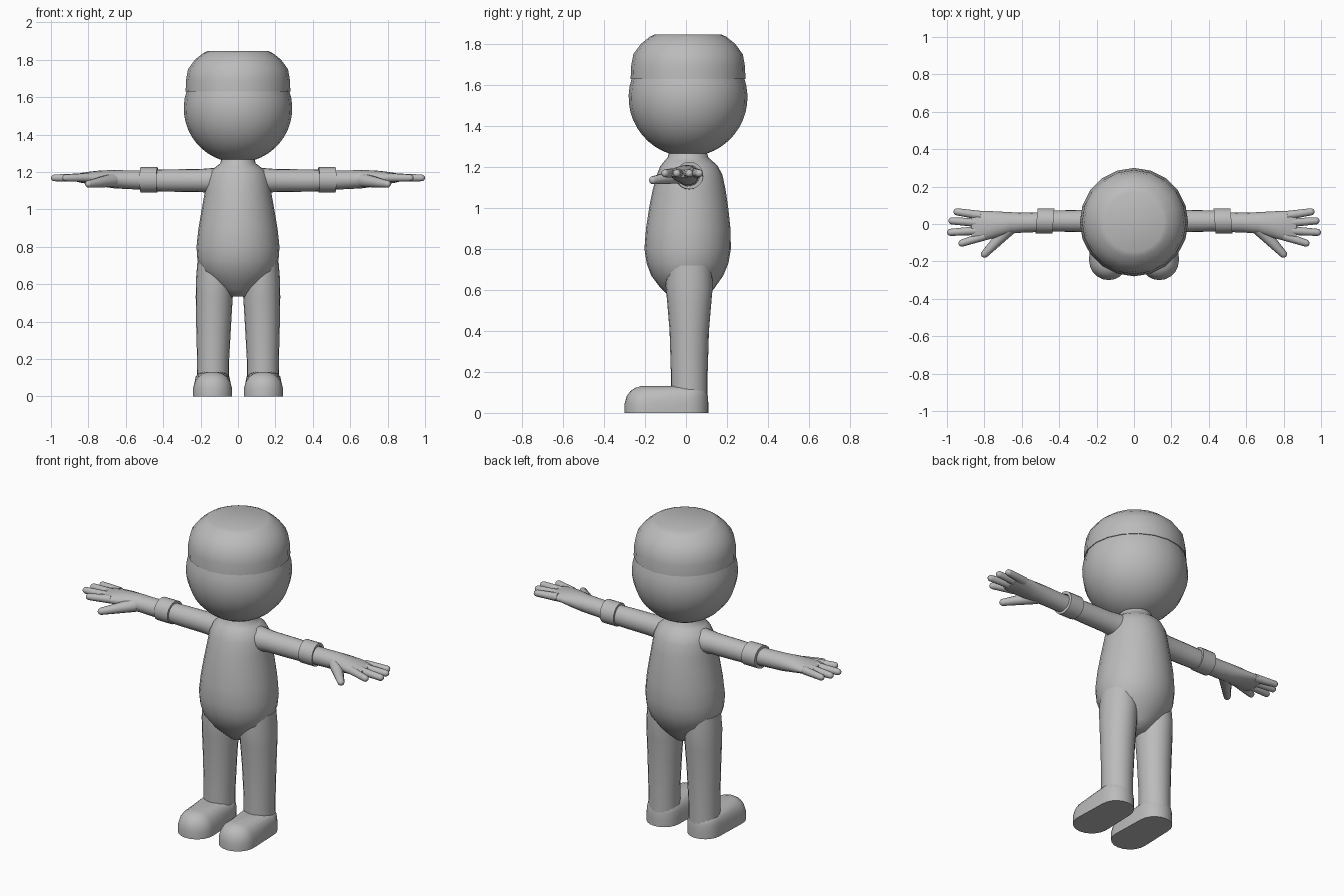
import bpy, bmesh, math
from mathutils import Vector

if "Cube" in bpy.data.objects:
    bpy.data.objects.remove(bpy.data.objects["Cube"])

grey = bpy.data.materials.new("plain grey")
grey.diffuse_color = (0.5, 0.5, 0.5, 1)
grey.use_nodes = True
grey.node_tree.nodes["Principled BSDF"].inputs["Base Color"].default_value = grey.diffuse_color


def finish(name, bm, mirrored=False, angle=50):
    bmesh.ops.recalc_face_normals(bm, faces=bm.faces)
    me = bpy.data.meshes.new(name)
    bm.to_mesh(me)
    bm.free()
    me.materials.append(grey)
    ob = bpy.data.objects.new(name, me)
    bpy.context.collection.objects.link(ob)
    bpy.ops.object.select_all(action='DESELECT')
    ob.select_set(True)
    bpy.context.view_layer.objects.active = ob
    bpy.ops.object.shade_smooth_by_angle(angle=math.radians(angle))
    if mirrored:
        ob.modifiers.new("Mirror", 'MIRROR').use_mirror_merge = False
    return ob


def loft(bm, rings, caps=True, closed=False):
    """Skin a list of equally long point rings."""
    vs = [[bm.verts.new(p) for p in r] for r in rings]
    n = len(vs[0])
    pairs = list(zip(vs, vs[1:])) + ([(vs[-1], vs[0])] if closed else [])
    for a, b in pairs:
        for i in range(n):
            j = (i + 1) % n
            bm.faces.new((a[i], a[j], b[j], b[i]))
    if caps:
        bm.faces.new(vs[0])
        bm.faces.new(vs[-1])


def turns(n):
    return [2 * math.pi * i / n for i in range(n)]


def ring_z(z, cx, cy, rx, ry, n=24):
    return [Vector((cx + rx * math.cos(a), cy + ry * math.sin(a), z)) for a in turns(n)]


def ring_x(x, cy, cz, ry, rz, n=16, lean=0.0):
    return [Vector((x - lean * ry * math.cos(a), cy + ry * math.cos(a), cz + rz * math.sin(a)))
            for a in turns(n)]


def finger(bm, start, end, r0, r1, n=10):
    """Tapered rod with a rounded tip."""
    s, e = Vector(start), Vector(end)
    d = (e - s).normalized()
    u = d.cross(Vector((0, 0, 1))).normalized()
    w = u.cross(d)
    tip = e - d * r1
    stops = [(s, r0), (s.lerp(tip, 0.5), (r0 + r1) / 2)]
    stops += [(tip + d * r1 * math.sin(t), r1 * math.cos(t)) for t in (0, 0.5, 1.0, 1.4)]
    loft(bm, [[c + (u * math.cos(a) + w * math.sin(a)) * r for a in turns(n)] for c, r in stops])


# Head: ball that runs up inside the cap
bm = bmesh.new()
rings = []
for k in range(1, 14):
    t = -math.pi / 2 + k * math.radians(8.4)
    rings.append(ring_z(1.54 + 0.29 * math.sin(t), 0, 0.01, 0.29 * math.cos(t), 0.29 * math.cos(t), 20))
loft(bm, rings)
finish("head", bm)

# Cap: straight band with a bevelled flat crown
bm = bmesh.new()
cap = [(1.63, 0.265), (1.63, 0.28), (1.69, 0.278), (1.75, 0.267), (1.80, 0.23), (1.835, 0.187), (1.847, 0.16)]
loft(bm, [ring_z(z, 0, 0.01, r, r, 20) for z, r in cap])
finish("cap", bm)

# Torso: (height, half width, front y, back y)
bm = bmesh.new()
torso = [(0.535, 0.05, -0.05, 0.07), (0.57, 0.10, -0.085, 0.105), (0.61, 0.15, -0.125, 0.14),
         (0.67, 0.198, -0.17, 0.182), (0.73, 0.217, -0.192, 0.207), (0.80, 0.222, -0.203, 0.219),
         (0.90, 0.211, -0.195, 0.217), (1.0, 0.194, -0.18, 0.206), (1.09, 0.178, -0.162, 0.193),
         (1.16, 0.168, -0.143, 0.178), (1.205, 0.148, -0.125, 0.155), (1.23, 0.115, -0.104, 0.127),
         (1.245, 0.095, -0.09, 0.11), (1.275, 0.088, -0.082, 0.10)]
loft(bm, [ring_z(z, 0, (f + b) / 2, rx, (b - f) / 2) for z, rx, f, b in torso])
finish("torso", bm)

# Legs
bm = bmesh.new()
legs = [(0.06, 0.134, 0.086, 0.09), (0.20, 0.133, 0.086, 0.09), (0.40, 0.130, 0.094, 0.096),
        (0.53, 0.127, 0.099, 0.107), (0.62, 0.125, 0.1, 0.115), (0.72, 0.122, 0.095, 0.11)]
loft(bm, [ring_z(z, x, 0.016, rx, ry, 20) for z, x, rx, ry in legs])
finish("leg", bm, True)

# Shoes: flat sole, upright heel, domed toe
bm = bmesh.new()
shoe = [(0.0, 0.104, 0.097), (0.045, 0.104, 0.097), (0.08, 0.094, 0.095), (0.105, 0.077, 0.09),
        (0.122, 0.052, 0.078), (0.13, 0.025, 0.05)]
rings = []
for z, rt, rh in shoe:
    r = [Vector((0.136 + rh * math.cos(math.pi * i / 10), 0.012 + rh * math.sin(math.pi * i / 10), z))
         for i in range(11)]
    r += [Vector((0.136 - rt * math.cos(math.pi * i / 10), -0.196 - rt * math.sin(math.pi * i / 10), z))
          for i in range(11)]
    rings.append(r)
loft(bm, rings)
finish("shoe", bm, True)

# Upper arms, flared where they meet the shoulder
bm = bmesh.new()
arms = [(0.10, 0.075, 0.07), (0.17, 0.066, 0.064), (0.21, 0.06, 0.061), (0.35, 0.058, 0.06), (0.50, 0.054, 0.056)]
loft(bm, [ring_x(x, 0.016, 1.154, ry, rz, 20) for x, ry, rz in arms])
finish("arm", bm, True)

# Cuffs: hollow bands
bm = bmesh.new()
cuff = [(0.431, 0.05), (0.431, 0.067), (0.521, 0.067), (0.521, 0.05)]
loft(bm, [ring_x(x, 0.017, 1.158, r, r, 20, 0.08) for x, r in cuff], caps=False, closed=True)
finish("cuff", bm, True)

# Hands: forearm flattening into the palm, then fingers and thumb
bm = bmesh.new()
hand = [(0.49, 0.010, 1.156, 0.053, 0.052), (0.58, 0.008, 1.158, 0.053, 0.05),
        (0.66, 0.006, 1.161, 0.057, 0.049), (0.73, -0.002, 1.165, 0.069, 0.043),
        (0.79, -0.008, 1.168, 0.078, 0.034), (0.84, -0.012, 1.168, 0.083, 0.026),
        (0.87, -0.013, 1.168, 0.076, 0.018)]
loft(bm, [ring_x(*h) for h in hand])
for start, end in [((0.82, 0.046), (0.965, 0.068)), ((0.82, 0.006), (0.992, 0.018)),
                   ((0.82, -0.034), (1.0, -0.046)), ((0.80, -0.064), (0.938, -0.108))]:
    finger(bm, (*start, 1.17), (*end, 1.168), 0.024, 0.019)
finger(bm, (0.67, -0.025, 1.155), (0.812, -0.175, 1.133), 0.038, 0.02)
finish("hand", bm, True)
